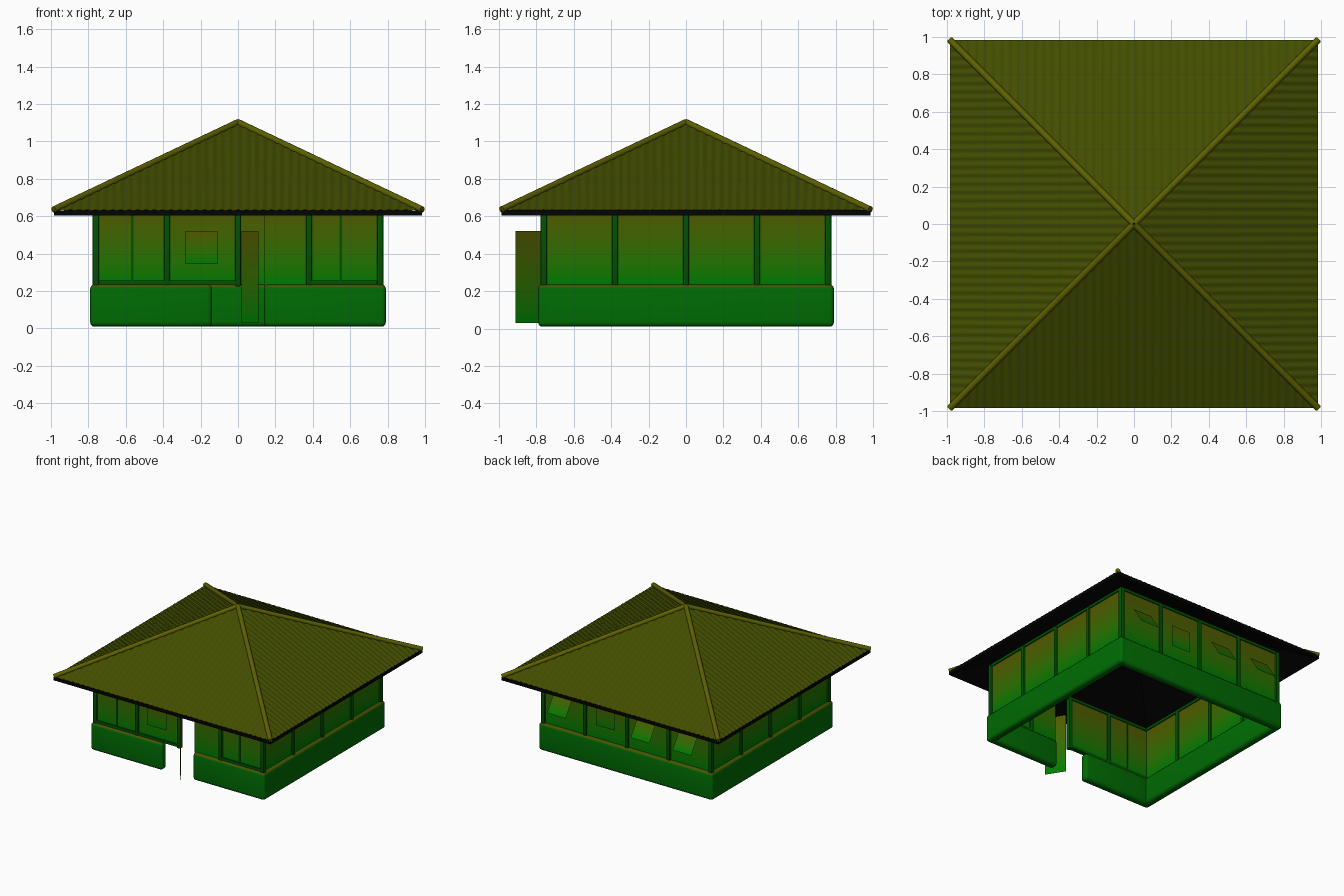
import bpy, bmesh, math
from mathutils import Vector, Matrix

if "Cube" in bpy.data.objects:
    bpy.data.objects.remove(bpy.data.objects["Cube"])

def material(name, color):
    m = bpy.data.materials.new(name)
    m.diffuse_color = (*color, 1)
    m.use_nodes = True
    m.node_tree.nodes["Principled BSDF"].inputs["Base Color"].default_value = m.diffuse_color
    return m

ROOF = [material("roof_olive", (0.055, 0.075, 0.0))]
RIDGE = [material("ridge_olive", (0.11, 0.12, 0.0))]
DARK = [material("dark_soffit", (0.001, 0.001, 0.001))]
POST = [material("post_green", (0.0, 0.085, 0.001))]
BASE = [material("base_green", (0.0, 0.15, 0.001)), material("base_low_green", (0.0, 0.13, 0.001)),
        material("base_lip", (0.06, 0.09, 0.0))]
# Wall colours fade from green at the bottom to brown at the top
BANDS = 10
WALL = [material(f"wall_fade_{i}", (0.085 * (i / (BANDS - 1)) ** 1.3, 0.20 - 0.10 * i / (BANDS - 1), 0.0))
        for i in range(BANDS)]

def fade(bm, z0, z1):
    """Cut the mesh into level bands and give each band its own shade."""
    for i in range(1, BANDS):
        z = z0 + (z1 - z0) * i / BANDS
        bmesh.ops.bisect_plane(bm, geom=bm.verts[:] + bm.edges[:] + bm.faces[:],
                               plane_co=(0, 0, z), plane_no=(0, 0, 1))
    for f in bm.faces:
        t = (f.calc_center_median().z - z0) / (z1 - z0)
        f.material_index = max(0, min(BANDS - 1, int(t * BANDS)))

def add(name, bm, mats, smooth=True):
    bmesh.ops.recalc_face_normals(bm, faces=bm.faces)
    me = bpy.data.meshes.new(name)
    for m in mats:
        me.materials.append(m)
    bm.to_mesh(me)
    bm.free()
    ob = bpy.data.objects.new(name, me)
    bpy.context.collection.objects.link(ob)
    if smooth:
        bpy.ops.object.select_all(action='DESELECT')
        ob.select_set(True)
        bpy.context.view_layer.objects.active = ob
        bpy.ops.object.shade_smooth_by_angle(angle=math.radians(40))
    return ob

def box(name, lo, hi, mats, bevel=0.0, rot=0.0, segs=3):
    """Box between two corners, optionally rounded, turned about z through the origin."""
    lo, hi = Vector(lo), Vector(hi)
    bm = bmesh.new()
    bmesh.ops.create_cube(bm, size=1)
    bmesh.ops.scale(bm, vec=hi - lo, verts=bm.verts)
    bmesh.ops.translate(bm, vec=(lo + hi) / 2, verts=bm.verts)
    if bevel:
        bmesh.ops.bevel(bm, geom=bm.edges[:], offset=bevel, segments=segs,
                        profile=0.5, affect='EDGES')
    if mats is WALL:
        fade(bm, 0.235, 0.64)
    if mats is BASE:
        for f in bm.faces:
            z = f.calc_center_median().z
            f.material_index = 2 if z > hi.z - 0.012 else (1 if z < lo.z + 0.02 else 0)
    bmesh.ops.rotate(bm, matrix=Matrix.Rotation(rot, 3, 'Z'), verts=bm.verts)
    return add(name, bm, mats, bevel > 0)

def sheet(name, corners):
    """Flat shutter or door leaf with its own fade."""
    bm = bmesh.new()
    bm.faces.new([bm.verts.new(c) for c in corners])
    zs = [c[2] for c in corners]
    fade(bm, min(zs), max(zs))
    return add(name, bm, WALL, False)

def tube(name, a, b, r, mats, sides=12):
    a, b = Vector(a), Vector(b)
    bm = bmesh.new()
    bmesh.ops.create_cone(bm, cap_ends=True, segments=sides, radius1=r, radius2=r,
                          depth=(b - a).length)
    q = (b - a).to_track_quat('Z', 'Y').to_matrix()
    bmesh.ops.rotate(bm, matrix=q, verts=bm.verts)
    bmesh.ops.translate(bm, vec=(a + b) / 2, verts=bm.verts)
    return add(name, bm, mats)

SIDES = ("front", "right", "back", "left")
E, EAVE, APEX, TOP = 0.985, 0.632, 1.10, 0.672

# Roof slopes with fine corrugation, each with a dark eave board and sloped underside
WAVES, PER = 44, 6
for k, side in enumerate(SIDES):
    turn = Matrix.Rotation(k * math.pi / 2, 3, 'Z')
    bm = bmesh.new()
    prev = None
    n = WAVES * PER
    for i in range(n + 1):
        t = -E + 2 * E * i / n
        w = 0.003 * math.cos(2 * math.pi * i / PER)
        top = APEX - (APEX - EAVE) * abs(t) / E
        cur = [bm.verts.new(p) for p in ((t, -E, EAVE + w), (t, -abs(t) - 1e-4, top + w))]
        if prev:
            bm.faces.new((prev[0], cur[0], cur[1], prev[1]))
        prev = cur
    bmesh.ops.rotate(bm, matrix=turn, verts=bm.verts)
    add(f"roof_{side}", bm, ROOF)
    bm = bmesh.new()
    a, b, c, d, tip = [bm.verts.new(p) for p in (
        (-E, -E, EAVE), (E, -E, EAVE), (E, -E, 0.603), (-E, -E, 0.603), (0, 0, APEX - 0.03))]
    bm.faces.new((a, b, c, d))
    bm.faces.new((d, c, tip))
    bmesh.ops.rotate(bm, matrix=turn, verts=bm.verts)
    add(f"roof_underside_{side}", bm, DARK, False)

# Hip ridge poles
for sx in (-1, 1):
    for sy in (-1, 1):
        tube("hip_ridge", (sx * E, sy * E, 0.635), (0, 0, APEX + 0.002), 0.018, RIDGE)

# Walls: each side is built at the front and turned into place
for k, side in enumerate(SIDES):
    rot = k * math.pi / 2
    # the front leaves a doorway beside the middle post
    pieces = [(-0.76, 0.015, 0.235), (0.14, 0.76, 0.225)] if k == 0 else [(-0.76, 0.76, 0.225)]
    for a, b, z in pieces:
        box(f"wall_{side}", (a, -0.763, z), (b, -0.747, TOP), WALL, rot=rot)
    box(f"top_beam_{side}", (-0.76, -0.772, TOP - 0.022), (0.76, -0.738, TOP), POST, rot=rot)
    for x in (-0.38, 0, 0.38):
        box(f"post_{side}", (x - 0.016, -0.777, 0.225), (x + 0.016, -0.735, TOP),
            POST, 0.008, rot, 2)
    box(f"corner_post_{side}", (0.742, -0.778, 0.2), (0.778, -0.742, TOP), POST, 0.01, rot, 2)
    # thick rounded base, split by the doorway at the front
    spans = [(-0.79, -0.14), (0.14, 0.79)] if k == 0 else [(-0.79, 0.79)]
    for a, b in spans:
        box(f"base_{side}", (a, -0.79, 0.01), (b, -0.725, 0.235), BASE, 0.022, rot, 4)

# Front sills and thin mullions
for a, b in ((-0.76, 0.0), (0.38, 0.76)):
    box("front_sill", (a, -0.774, 0.235), (b, -0.74, 0.256), POST)
for x in (-0.565, 0.55):
    box("front_mullion", (x - 0.006, -0.770, 0.25), (x + 0.006, -0.742, TOP), POST)

# Open door, hinged beside the middle post
sheet("open_door", [(0.02, -0.768, 0.03), (0.11, -0.91, 0.03),
                    (0.11, -0.91, 0.52), (0.02, -0.768, 0.52)])

# Closed windows, front and back
for name, x, y in (("front_window", -0.195, -0.774), ("back_window", 0.19, 0.774)):
    sheet(name, [(x - 0.085, y, 0.345), (x + 0.085, y, 0.345),
                 (x + 0.085, y, 0.52), (x - 0.085, y, 0.52)])

# Awning windows propped open at the back
for x in (0.57, -0.19, -0.57):
    sheet("awning_window", [(x - 0.085, 0.775, 0.52), (x + 0.085, 0.775, 0.52),
                            (x + 0.085, 0.867, 0.378), (x - 0.085, 0.867, 0.378)])
